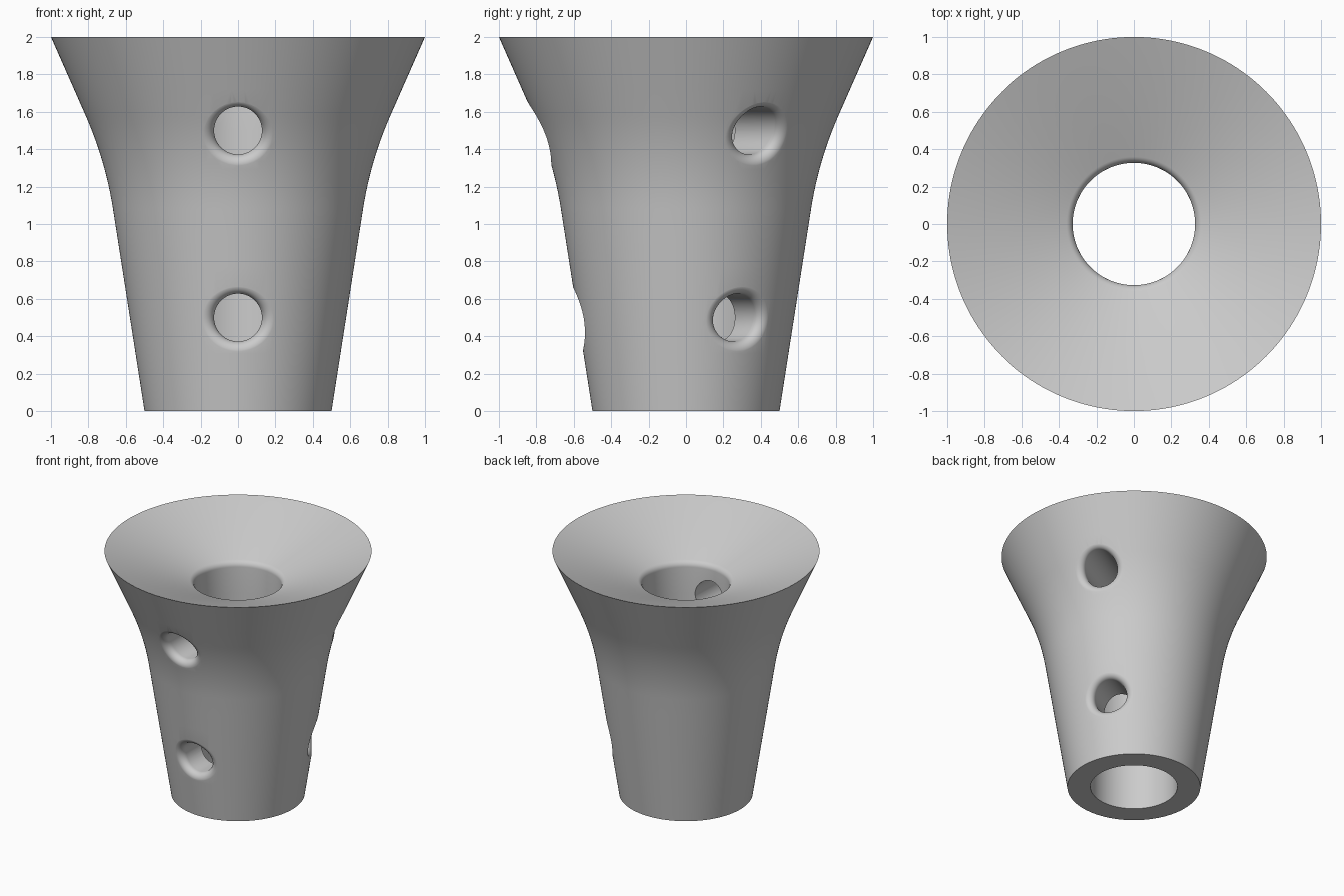
import bpy, bmesh, math
from mathutils import Vector, Matrix

if "Cube" in bpy.data.objects:
    bpy.data.objects.remove(bpy.data.objects["Cube"])

SEG = 160
BORE, HOLE, FILLET = 0.327, 0.128, 0.05


def fillet(a, b, c, r, n):
    """Points of an arc of radius r rounding corner b between a and c."""
    a, b, c = Vector(a), Vector(b), Vector(c)
    u, v = (a - b).normalized(), (c - b).normalized()
    half = u.angle(v) / 2
    centre = b + (u + v).normalized() * (r / math.sin(half))
    t = r / math.tan(half)
    s, e = (b + u * t - centre).normalized(), (b + v * t - centre).normalized()
    return [centre + s.slerp(e, i / n).normalized() * r for i in range(n + 1)]


def skin(bm, rings, closed):
    """Quads between successive vertex rings."""
    n = len(rings[0])
    pairs = list(zip(rings, rings[1:]))
    if closed:
        pairs.append((rings[-1], rings[0]))
    for p, q in pairs:
        for i in range(n):
            j = (i + 1) % n
            bm.faces.new((p[i], p[j], q[j], q[i]))


def finish(bm, name):
    bmesh.ops.recalc_face_normals(bm, faces=bm.faces)
    me = bpy.data.meshes.new(name)
    bm.to_mesh(me)
    bm.free()
    ob = bpy.data.objects.new(name, me)
    bpy.context.collection.objects.link(ob)
    return ob


# Flared body: outer wall, funnel mouth and straight bore, as (radius, z)
foot, waist, rim, throat, base = (0.5, 0), (0.709, 1.34), (1, 2), (BORE, 1.75), (BORE, 0)
waist_arc = fillet(foot, waist, rim, 2.0, 12)
outer = [Vector(foot).lerp(waist_arc[0], k / 7) for k in range(7)] + waist_arc
outer += [waist_arc[-1].lerp(Vector(rim), k / 3) for k in (1, 2, 3)]
throat_arc = fillet(rim, throat, base, 0.05, 8)
profile = outer + throat_arc
profile += [throat_arc[-1].lerp(Vector(base), k / 8) for k in range(1, 9)]

bm = bmesh.new()
rings = [[bm.verts.new((p.x * math.cos(2 * math.pi * i / SEG),
                        p.x * math.sin(2 * math.pi * i / SEG), p.y))
          for i in range(SEG)] for p in profile]
skin(bm, rings, True)
body = finish(bm, "flared_body")


def outer_radius(z):
    for p, q in zip(outer, outer[1:]):
        if p.y <= z <= q.y:
            return p.x + (q.x - p.x) * (z - p.y) / (q.y - p.y)
    return outer[-1].x


# Side hole cutter: a pin along +x whose mouth rounds over onto the outer wall
def hole_cutter(z0, angle, n=64, steps=8):
    def depth(rho, t):
        y, z = rho * math.cos(t), z0 + rho * math.sin(t)
        return math.sqrt(outer_radius(z) ** 2 - y * y) + 0.0005

    sections = []
    for i in range(n):
        t = 2 * math.pi * i / n
        rho = HOLE + FILLET
        for _ in range(15):
            m = (depth(rho + 0.02, t) - depth(rho - 0.02, t)) / 0.04
            normal = Vector((-m, 1)).normalized()
            rho = HOLE + FILLET + FILLET * normal.x
        top = Vector((rho, depth(rho, t)))
        centre = top - normal * FILLET
        start = Vector((-1, 0))
        pts = [Vector((HOLE, 0.2))]
        pts += [centre + start.slerp(normal, k / steps) * FILLET for k in range(steps + 1)]
        pts.append(top + normal * 0.1)
        sections.append([(p.y, p.x * math.cos(t), z0 + p.x * math.sin(t)) for p in pts])
    bm = bmesh.new()
    rings = [[bm.verts.new(s[k]) for s in sections] for k in range(steps + 3)]
    skin(bm, rings, False)
    for ring in (rings[0], rings[-1]):
        mid = bm.verts.new(sum((v.co for v in ring), Vector()) / n)
        for i in range(n):
            bm.faces.new((ring[i], ring[(i + 1) % n], mid))
    bmesh.ops.transform(bm, matrix=Matrix.Rotation(math.radians(angle), 4, 'Z'), verts=bm.verts)
    return finish(bm, "hole_cutter")


# Two rows of two holes: front, and back right
bpy.context.view_layer.objects.active = body
for z0 in (0.5, 1.5):
    for angle in (-90, 30):
        cutter = hole_cutter(z0, angle)
        cutter.hide_render = True
        mod = body.modifiers.new("side_hole", 'BOOLEAN')
        mod.operation, mod.solver, mod.object = 'DIFFERENCE', 'EXACT', cutter
        bpy.ops.object.modifier_apply(modifier=mod.name)
        bpy.data.objects.remove(cutter)

# Plain grey
grey = bpy.data.materials.new("plain_grey")
grey.diffuse_color = (0.6, 0.6, 0.6, 1)
grey.use_nodes = True
grey.node_tree.nodes["Principled BSDF"].inputs["Base Color"].default_value = grey.diffuse_color
body.data.materials.clear()
body.data.materials.append(grey)

bpy.ops.object.select_all(action='DESELECT')
body.select_set(True)
bpy.ops.object.shade_smooth_by_angle(angle=math.radians(35))
